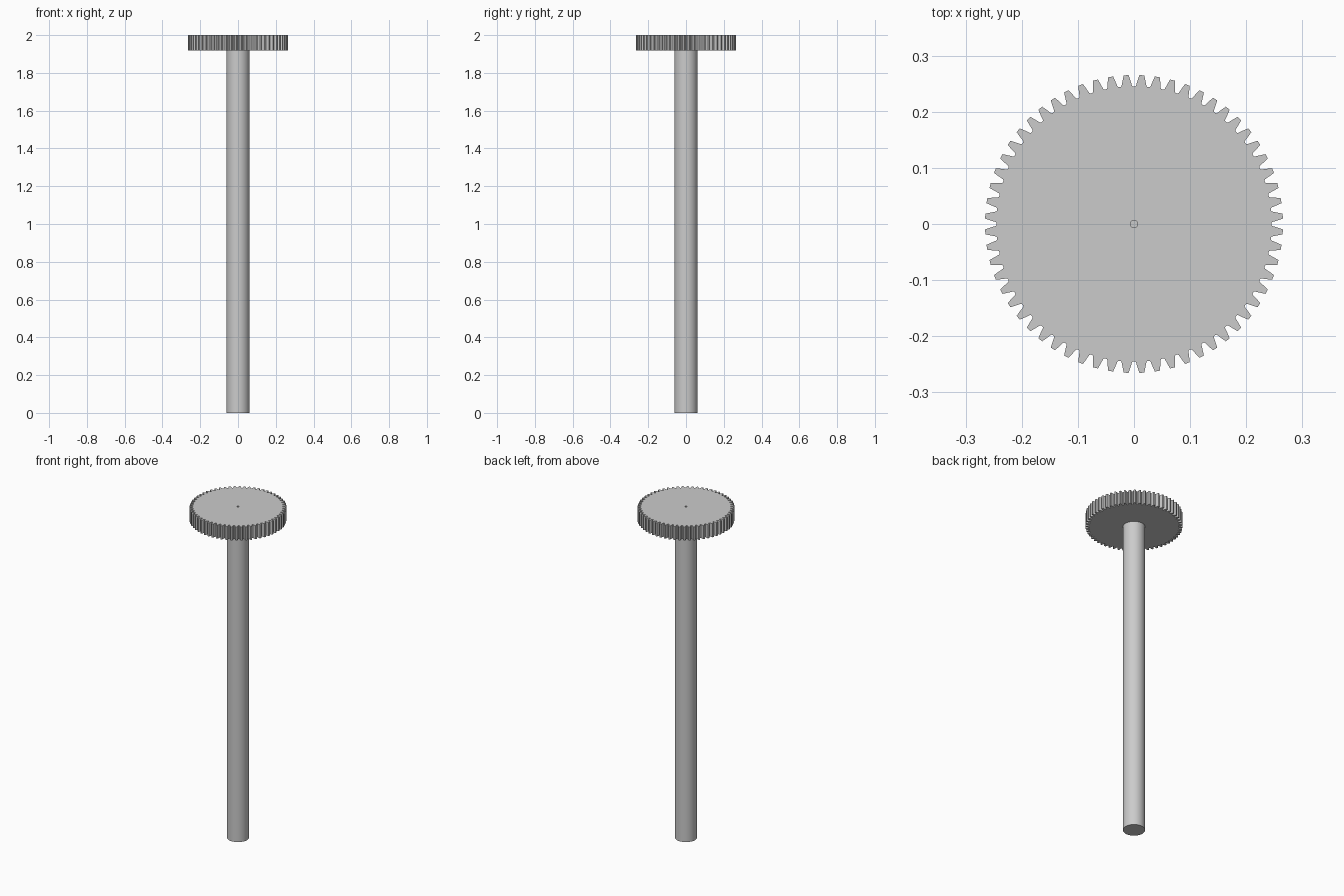
import bpy
import bmesh
from math import sin, cos, radians

cube = bpy.data.objects.get("Cube")
if cube:
    bpy.data.objects.remove(cube, do_unlink=True)

TEETH = 60
GEAR_BOTTOM, GEAR_TOP = 1.918, 2.0
BORE_RADIUS = 0.0065
SHAFT_RADIUS = 0.061

# Plain steel grey
steel = bpy.data.materials.new("steel_grey")
steel.use_nodes = True
colour = (0.6, 0.6, 0.6, 1.0)
steel.diffuse_color = colour
steel.node_tree.nodes["Principled BSDF"].inputs["Base Color"].default_value = colour


def finish(name, bm, angle):
    """Turn a bmesh into a named, shaded object."""
    bmesh.ops.recalc_face_normals(bm, faces=bm.faces)
    mesh = bpy.data.meshes.new(name)
    bm.to_mesh(mesh)
    bm.free()
    obj = bpy.data.objects.new(name, mesh)
    bpy.context.collection.objects.link(obj)
    mesh.materials.append(steel)
    bpy.ops.object.select_all(action="DESELECT")
    obj.select_set(True)
    bpy.context.view_layer.objects.active = obj
    bpy.ops.object.shade_smooth_by_angle(angle=radians(angle))
    return obj


def polar(bm, radius, degrees, z):
    a = radians(degrees)
    return bm.verts.new((radius * cos(a), radius * sin(a), z))


# Shaft: a plain round bar under the gear
bm = bmesh.new()
bmesh.ops.create_cone(bm, cap_ends=True, segments=64, radius1=SHAFT_RADIUS,
                      radius2=SHAFT_RADIUS, depth=GEAR_BOTTOM)
bmesh.ops.translate(bm, verts=bm.verts, vec=(0, 0, GEAR_BOTTOM / 2))
finish("shaft", bm, 30)

# Gear: tooth flank as (angle from tooth centre, radius), mirrored per tooth
pitch = 360 / TEETH
flank = [(2.4, 0.2455), (2.1, 0.2475), (1.55, 0.2565), (0.95, 0.2655)]
tooth = [(-a, r) for a, r in flank] + [(a, r) for a, r in reversed(flank)]

bm = bmesh.new()
sides = []
for z in (GEAR_BOTTOM, GEAR_TOP):
    bore = [polar(bm, BORE_RADIUS, i * pitch, z) for i in range(TEETH)]
    rim = [[polar(bm, 0.245, i * pitch, z)]
           + [polar(bm, r, (i + 0.5) * pitch + a, z) for a, r in tooth]
           for i in range(TEETH)]
    # One flat cap sector for each tooth
    for i in range(TEETH):
        j = (i + 1) % TEETH
        bm.faces.new([bore[i]] + rim[i] + [rim[j][0], bore[j]])
    sides.append((bore, [v for group in rim for v in group]))

# Walls of the bore and of the toothed rim
for low, high in zip(*sides):
    for i in range(len(low)):
        j = (i + 1) % len(low)
        bm.faces.new((low[i], low[j], high[j], high[i]))
finish("gear_wheel", bm, 15)
